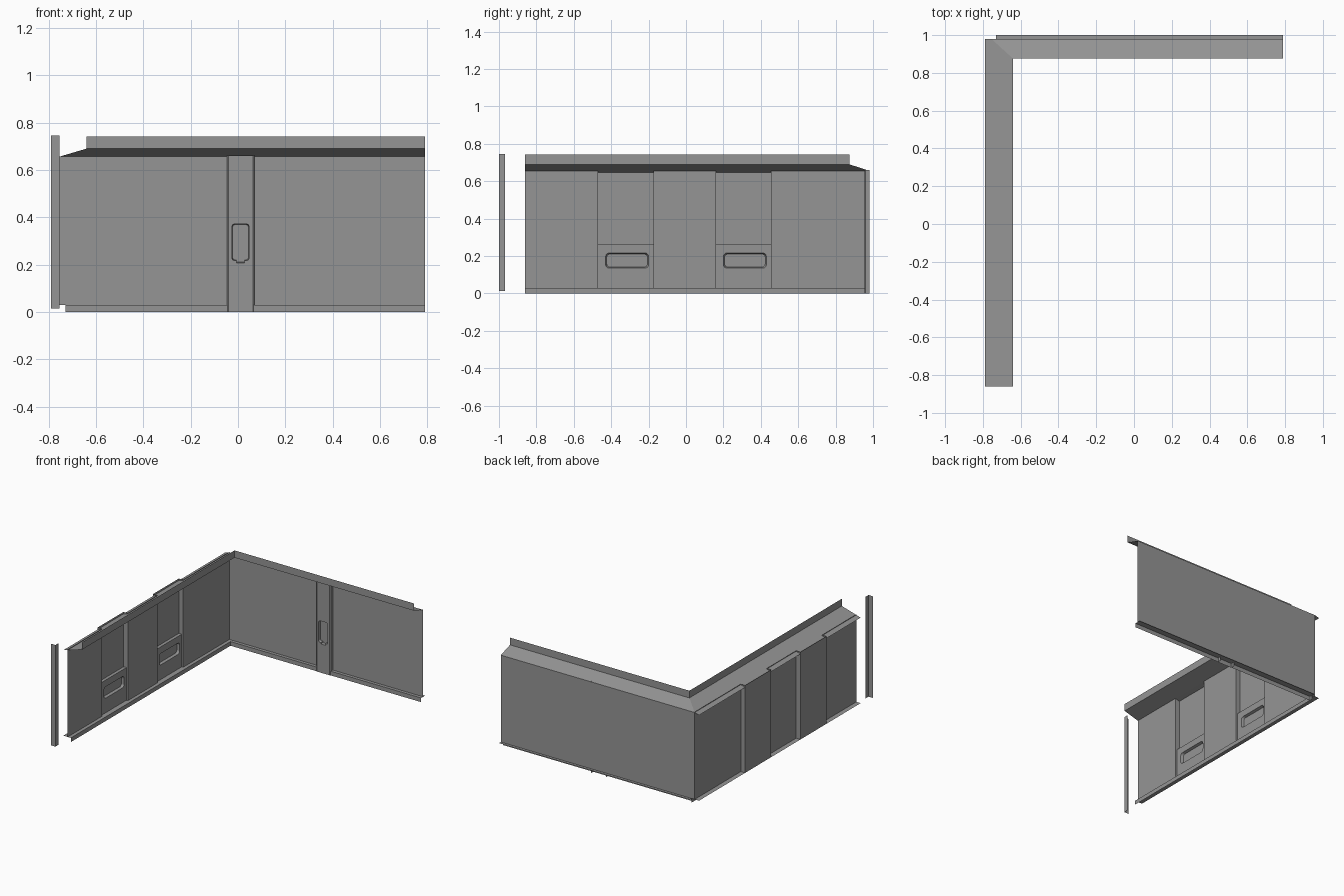
import bpy, bmesh, math

if "Cube" in bpy.data.objects:
    bpy.data.objects.remove(bpy.data.objects["Cube"])

grey = bpy.data.materials.new("wall grey")
grey.diffuse_color = (0.3, 0.3, 0.3, 1)
grey.use_nodes = True
grey.node_tree.nodes["Principled BSDF"].inputs["Base Color"].default_value = grey.diffuse_color


def finish(name, bm):
    bmesh.ops.remove_doubles(bm, verts=bm.verts, dist=1e-5)
    bmesh.ops.recalc_face_normals(bm, faces=bm.faces)
    mesh = bpy.data.meshes.new(name)
    bm.to_mesh(mesh)
    bm.free()
    mesh.materials.append(grey)
    obj = bpy.data.objects.new(name, mesh)
    bpy.context.collection.objects.link(obj)
    return obj


def sheet(name, start, end):
    """Thin sheet running from one profile to the matching end profile."""
    bm = bmesh.new()
    a = [bm.verts.new(p) for p in start]
    b = [bm.verts.new(p) for p in end]
    for i in range(len(a) - 1):
        bm.faces.new((a[i], a[i + 1], b[i + 1], b[i]))
    return finish(name, bm)


def upright(name, plan, z0, z1):
    """Plan profile swept straight up."""
    return sheet(name, [(x, y, z0) for x, y in plan], [(x, y, z1) for x, y in plan])


def rounded(u0, u1, w0, w1, r, steps=4):
    """Rounded rectangle, starting at the lower right corner."""
    pts = []
    corners = [(u1 - r, w0 + r, -90), (u1 - r, w1 - r, 0),
               (u0 + r, w1 - r, 90), (u0 + r, w0 + r, 180)]
    for cu, cw, a0 in corners:
        for i in range(steps + 1):
            a = math.radians(a0 + 90 * i / steps)
            pts.append((cu + r * math.cos(a), cw + r * math.sin(a)))
    return pts


def recessed_panel(name, rect, hole, place, depth, rim=0.006):
    """Flat panel with a pocket sunk into it; place(u, w, d) gives 3D points."""
    u0, u1, w0, w1 = rect
    bm = bmesh.new()

    def ring(points, d):
        return [bm.verts.new(place(u, w, d)) for u, w in points]

    def loop(vs):
        return [bm.edges.new((vs[i], vs[(i + 1) % len(vs)])) for i in range(len(vs))]

    outer = ring([(u0, w0), (u1, w0), (u1, w1), (u0, w1)], 0)
    mouth = ring(hole, 0)
    edges = loop(outer) + loop(mouth)
    bmesh.ops.triangle_fill(bm, edges=edges, use_beauty=True)
    us, ws = [p[0] for p in hole], [p[1] for p in hole]
    cu, cw = (min(us) + max(us)) / 2, (min(ws) + max(ws)) / 2
    ku = 1 - 2 * rim / (max(us) - min(us))
    kw = 1 - 2 * rim / (max(ws) - min(ws))
    floor = ring([(cu + (u - cu) * ku, cw + (w - cw) * kw) for u, w in hole], depth)
    n = len(hole)
    for i in range(n):
        j = (i + 1) % n
        bm.faces.new((mouth[i], mouth[j], floor[j], floor[i]))
    bm.faces.new(floor)
    return finish(name, bm)


# main planes
LEFT, LEFT_OUT, LEFT_LIP, LEFT_BASE = -0.755, -0.79, -0.64, -0.73
BACK, BACK_OUT, BACK_LIP, BACK_BASE = 0.98, 1.0, 0.875, 0.957
RIGHT_END, FRONT_END = 0.79, -0.86
BAYS = [(-0.47, -0.175), (0.16, 0.455)]

# left wall, stepping outwards at the two bays
plan = [(LEFT, FRONT_END)]
for y0, y1 in BAYS:
    plan += [(LEFT, y0), (LEFT_OUT, y0), (LEFT_OUT, y1), (LEFT, y1)]
plan.append((LEFT, BACK))
upright("left_wall", plan, 0.03, 0.66)

# back wall
upright("back_wall", [(LEFT, BACK), (RIGHT_END, BACK)], 0.03, 0.656)

# lower bay panels with a sunken grip and a ledge on top
for i, (y0, y1) in enumerate(BAYS):
    front = LEFT - 0.012
    grip = rounded(y0 + 0.04, y1 - 0.025, 0.135, 0.217, 0.02)
    recessed_panel(f"bay_panel_{i + 1}", (y0, y1, 0.03, 0.265), grip,
                   lambda u, w, d: (front - d, u, w), 0.018)
    sheet(f"bay_ledge_{i + 1}", [(LEFT_OUT, y0, 0.265), (front, y0, 0.265)],
          [(LEFT_OUT, y1, 0.265), (front, y1, 0.265)])

# sloping crown with upright lip, mitred at the corner
sheet("left_crown",
      [(LEFT_OUT, FRONT_END, 0.646), (LEFT, FRONT_END, 0.656),
       (LEFT_LIP, FRONT_END, 0.69), (LEFT_LIP, FRONT_END, 0.742)],
      [(LEFT_OUT, BACK, 0.646), (LEFT, BACK, 0.656),
       (LEFT_LIP, BACK_LIP, 0.69), (LEFT_LIP, BACK_LIP, 0.742)])
sheet("back_crown",
      [(LEFT, BACK, 0.656), (LEFT_LIP, BACK_LIP, 0.69), (LEFT_LIP, BACK_LIP, 0.742)],
      [(RIGHT_END, BACK, 0.656), (RIGHT_END, BACK_LIP, 0.69), (RIGHT_END, BACK_LIP, 0.742)])

# base ledges with kick plates
sheet("left_base",
      [(LEFT_OUT, FRONT_END, 0.03), (LEFT_BASE, FRONT_END, 0.03), (LEFT_BASE, FRONT_END, 0)],
      [(LEFT_OUT, BACK, 0.03), (LEFT_BASE, BACK, 0.03), (LEFT_BASE, BACK, 0)])
sheet("back_base",
      [(LEFT_BASE, BACK_OUT, 0.03), (LEFT_BASE, BACK_BASE, 0.03), (LEFT_BASE, BACK_BASE, 0)],
      [(RIGHT_END, BACK_OUT, 0.03), (RIGHT_END, BACK_BASE, 0.03), (RIGHT_END, BACK_BASE, 0)])

# centre pillar: chamfered sides and a front with a notched pocket
PILLAR_FRONT = 0.954
upright("pillar_side_left",
        [(-0.047, BACK), (-0.047, 0.96), (-0.04, PILLAR_FRONT)], 0, 0.66)
upright("pillar_side_right",
        [(0.07, BACK), (0.07, 0.96), (0.063, PILLAR_FRONT)], 0, 0.66)
pocket = rounded(-0.026, 0.047, 0.217, 0.372, 0.012)
pocket += [(-0.007, 0.217), (-0.007, 0.207), (0.028, 0.207), (0.028, 0.217)]
recessed_panel("pillar_front", (-0.04, 0.063, 0, 0.66), pocket,
               lambda u, w, d: (u, PILLAR_FRONT + d, w), 0.02, rim=0.003)

# free-standing angle post
upright("corner_post", [(-0.79, -1), (-0.755, -1), (-0.755, -0.967)], 0.014, 0.746)
